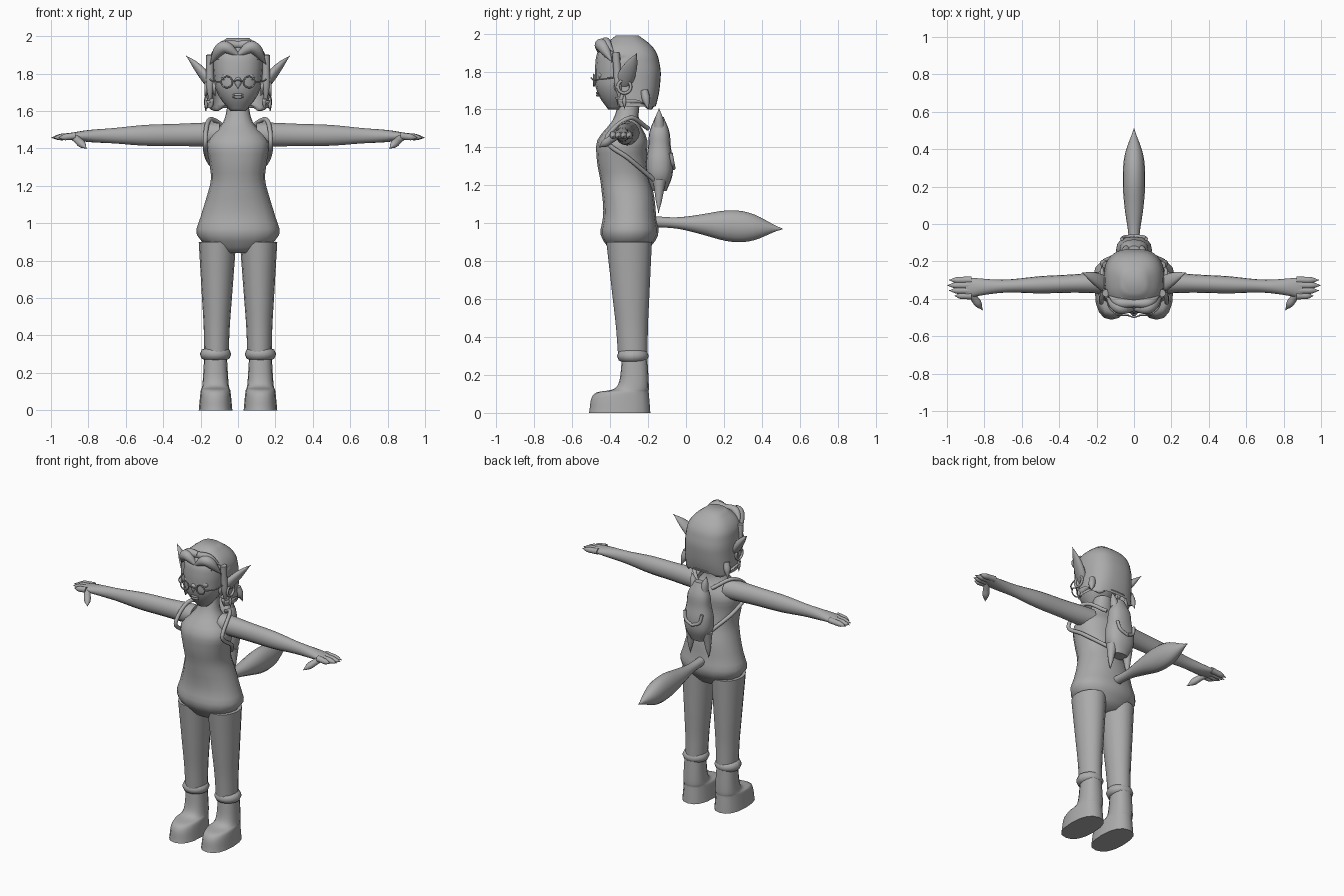
import bpy, bmesh, math
from mathutils import Matrix, Vector

cube = bpy.data.objects.get("Cube")
if cube:
    bpy.data.objects.remove(cube, do_unlink=True)

X, Y, Z = Matrix.Identity(3)
FLAT = (X, Y)
SIDEWAYS = (Y, Z)
UPRIGHT = (X, Z)

shade = .41
grey = bpy.data.materials.new("plain_grey")
grey.use_nodes = True
grey.diffuse_color = (shade, shade, shade, 1)
grey.node_tree.nodes["Principled BSDF"].inputs["Base Color"].default_value = grey.diffuse_color


def finish(name, bm, mirror):
    """Turn a bmesh into a smoothly shaded object, mirrored across x if paired."""
    bmesh.ops.recalc_face_normals(bm, faces=bm.faces)
    mesh = bpy.data.meshes.new(name)
    bm.to_mesh(mesh)
    bm.free()
    mesh.materials.append(grey)
    obj = bpy.data.objects.new(name, mesh)
    bpy.context.collection.objects.link(obj)
    if mirror:
        modifier = obj.modifiers.new("mirror", "MIRROR")
        modifier.use_mirror_merge = False
    bpy.ops.object.select_all(action="DESELECT")
    obj.select_set(True)
    bpy.context.view_layer.objects.active = obj
    bpy.ops.object.shade_smooth_by_angle(angle=math.radians(60))
    return obj


def blend(values, t):
    """Smooth curve through evenly spaced values, for t from start to end."""
    first, last = values[0], values[-1]
    padded = [first + first - values[1], *values, last + last - values[-2]]
    span = t * (len(values) - 1)
    i = min(int(span), len(values) - 2)
    a, b, c, d = padded[i:i + 4]
    points = [b, b + (c - a) / 6, c - (d - b) / 6, c]
    while len(points) > 1:
        points = [p + (q - p) * (span - i) for p, q in zip(points, points[1:])]
    return points[0]


def ellipse(center, u, v, ru, rv, sides=16, power=2):
    points = []
    for i in range(sides):
        a = math.tau * i / sides
        c, s = math.cos(a), math.sin(a)
        points.append(center + u * ru * math.copysign(abs(c) ** (2 / power), c)
                      + v * rv * math.copysign(abs(s) ** (2 / power), s))
    return points


def skin(rings, caps=True):
    """Join rings of points with quads."""
    bm = bmesh.new()
    loops = [[bm.verts.new(p) for p in ring] for ring in rings]
    for low, high in zip(loops, loops[1:]):
        for i in range(len(low)):
            bm.faces.new((low[i - 1], low[i], high[i], high[i - 1]))
    if caps:
        bm.faces.new(loops[0])
        bm.faces.new(loops[-1])
    return bm


def sections(path, widths, ratio, axes, sides=16, power=2, steps=24):
    """Cross-sections along a smooth path; ratio is depth over width."""
    path = [Vector(p) for p in path]
    centers = [blend(path, i / steps) for i in range(steps + 1)]
    rings, u = [], None
    for i, center in enumerate(centers):
        if axes:
            u, v = axes
        else:
            ahead = (centers[min(i + 1, steps)] - centers[max(i - 1, 0)]).normalized()
            u = (u - ahead * u.dot(ahead)).normalized() if u else ahead.orthogonal().normalized()
            v = ahead.cross(u)
        width = max(blend(widths, i / steps), .002)
        rings.append(ellipse(center, u, v, width, width * blend(ratio, i / steps), sides, power))
    return rings


def strand(name, path, widths, ratio=(1, 1), axes=None, power=2):
    """Solid part along a path; anything off the centre line is paired."""
    rings = sections(path, widths, ratio, axes, power=power)
    return finish(name, skin(rings), mirror=any(p[0] > 0 for p in path))


def hoop(name, center, axes, radius, thick):
    """Paired closed ring lying in the plane of two axes."""
    u, v = axes
    rings = []
    for i in range(25):
        a = math.tau * i / 24
        out = u * math.cos(a) + v * math.sin(a)
        rings.append(ellipse(Vector(center) + out * radius, out, u.cross(v), thick, thick, sides=8))
    return finish(name, skin(rings, caps=False), mirror=True)


def ball(name, center, size):
    bm = bmesh.new()
    bmesh.ops.create_uvsphere(bm, u_segments=16, v_segments=10, radius=1)
    bmesh.ops.scale(bm, vec=size, verts=bm.verts)
    bmesh.ops.translate(bm, vec=center, verts=bm.verts)
    return finish(name, bm, mirror=center[0] > 0)


# Body
strand("torso_and_neck", [(0, -.3, .84), (0, -.3, 1.1), (0, -.34, 1.37), (0, -.3, 1.64)],
       (.12, .22, .2, .17, .145, .155, .165, .08, .055), (.7, .7, .9, .8, 1), FLAT, power=2.2)
strand("leg", [(.11, -.3, .9), (.115, -.28, .3)], (.1, .09, .08, .07, .065), (1.2, 1.2), FLAT)
hoop("cuff", (.12, -.28, .3), FLAT, radius=.05, thick=.034)
strand("boot", [(.12, -.35, 0), (.12, -.34, .1), (.12, -.28, .14), (.12, -.27, .3)],
       (.09, .08, .07, .06), (1.8, 1.8, 1.2, 1.1), FLAT, power=2.4)

# Arms and hands
strand("arm", [(.1, -.31, 1.475), (.9, -.34, 1.465)],
       (.065, .05, .046, .035, .055), (1, 1.2, 1.2, 1.1, .3), SIDEWAYS)
for i in range(4):
    y = -.3 - i * .028
    reach = 1 - .01 * (i - 1) ** 2
    strand("finger", [(.87, y, 1.467), (reach, y, 1.457)], (.019, .018, .016, 0), axes=SIDEWAYS)
strand("thumb", [(.88, -.36, 1.465), (.81, -.46, 1.4)], (.02, .02, .02, 0))

# Tail
strand("tail", [(0, -.2, 1.01), (0, .51, .97)],
       (.03, .03, .05, .06, .05, 0), (1, 1, 1.4, 1), UPRIGHT)

# Head and face
strand("head", [(0, -.37, 1.6), (0, -.33, 1.96)],
       (.04, .09, .12, .13, .135, .13, .09), axes=FLAT, power=2.2)
strand("nose", [(0, -.46, 1.79), (0, -.485, 1.72)], (.01, .02, 0))
ball("eye", (.06, -.45, 1.78), (.03, .015, .02))
strand("eyebrow", [(.025, -.47, 1.825), (.06, -.46, 1.84), (.095, -.43, 1.825)], (0, .005, 0))
for name, height in (("upper_lip", 1.687), ("lower_lip", 1.674)):
    ball(name, (0, -.465, height), (.03, .01, .007))

# Ears and earrings
strand("ear", [(.12, -.34, 1.72), (.277, -.26, 1.895)], (.04, .045, .03, 0), axes=SIDEWAYS)
hoop("earring", (.172, -.325, 1.72), SIDEWAYS, radius=.034, thick=.008)
strand("earring_drop", [(.17, -.325, 1.69), (.17, -.325, 1.6)], (0, .01, 0))

# Glasses
hoop("lens_frame", (.06, -.487, 1.755), UPRIGHT, radius=.03, thick=.004)
strand("glasses_bridge", [(0, -.5, 1.766), (.03, -.49, 1.758)], (.004, .004))
strand("glasses_arm", [(.09, -.485, 1.757), (.135, -.44, 1.76), (.155, -.34, 1.775)], (.004, .004))

# Bobbed hair: a hollow cap open at the face, with the hem lifted toward the ears
rings = sections([(0, -.28, 1.6), (0, -.31, 1.99)],
                 (.165, .165, .163, .162, .162, .158, .15, .12, .06), (.7, .9, 1, 1, 1),
                 FLAT, sides=32, power=2.6)
for p in rings[0]:
    p.z += min(.055, max(0, -.2 - p.y)) + (.02 if abs(p.x) < .09 else 0)
bm = skin(rings)
opening = []
for face in bm.faces:
    middle = face.calc_center_median()
    underside = len(face.verts) > 4 and middle.z < 1.8
    if underside or (middle.y < -.36 and middle.z < 1.88):
        opening.append(face)
bmesh.ops.delete(bm, geom=opening, context="FACES")
shell = finish("bobbed_hair", bm, mirror=False).modifiers.new("thickness", "SOLIDIFY")
shell.thickness = .018

# Fringe swept from a centre parting, and locks beside the face
strand("fringe", [(0, -.455, 1.9), (.08, -.445, 1.94), (.15, -.39, 1.85)], (.01, .03, .03, 0))
strand("upper_fringe", [(0, -.425, 1.955), (.08, -.42, 1.95), (.14, -.38, 1.9)], (.02, .025, 0))
strand("side_lock", [(.15, -.37, 1.9), (.15, -.35, 1.64)], (.02, .02, .02, 0))
strand("hair_tip", [(.15, -.22, 1.7), (.175, -.2, 1.6)], (.02, .02, 0))

# Plush backpack with ears, dangling feet, a pocket and straps
strand("backpack", [(0, -.14, 1.17), (0, -.14, 1.56)],
       (.05, .09, .095, .08, .07, .03), (.75, .75), FLAT, power=2.4)
strand("backpack_ear", [(.035, -.142, 1.51), (.056, -.142, 1.605)], (.03, .02, 0))
strand("backpack_foot", [(.06, -.14, 1.23), (.07, -.145, 1.055)], (.035, .025, .015, 0))
strand("backpack_pocket", [(0, -.065, 1.29), (.05, -.07, 1.315), (.065, -.08, 1.37)], (.01, .01))
strand("shoulder_strap", [(.05, -.2, 1.5), (.15, -.3, 1.555), (.175, -.42, 1.44),
                          (.16, -.3, 1.34), (.07, -.17, 1.23)], (.012, .012))
